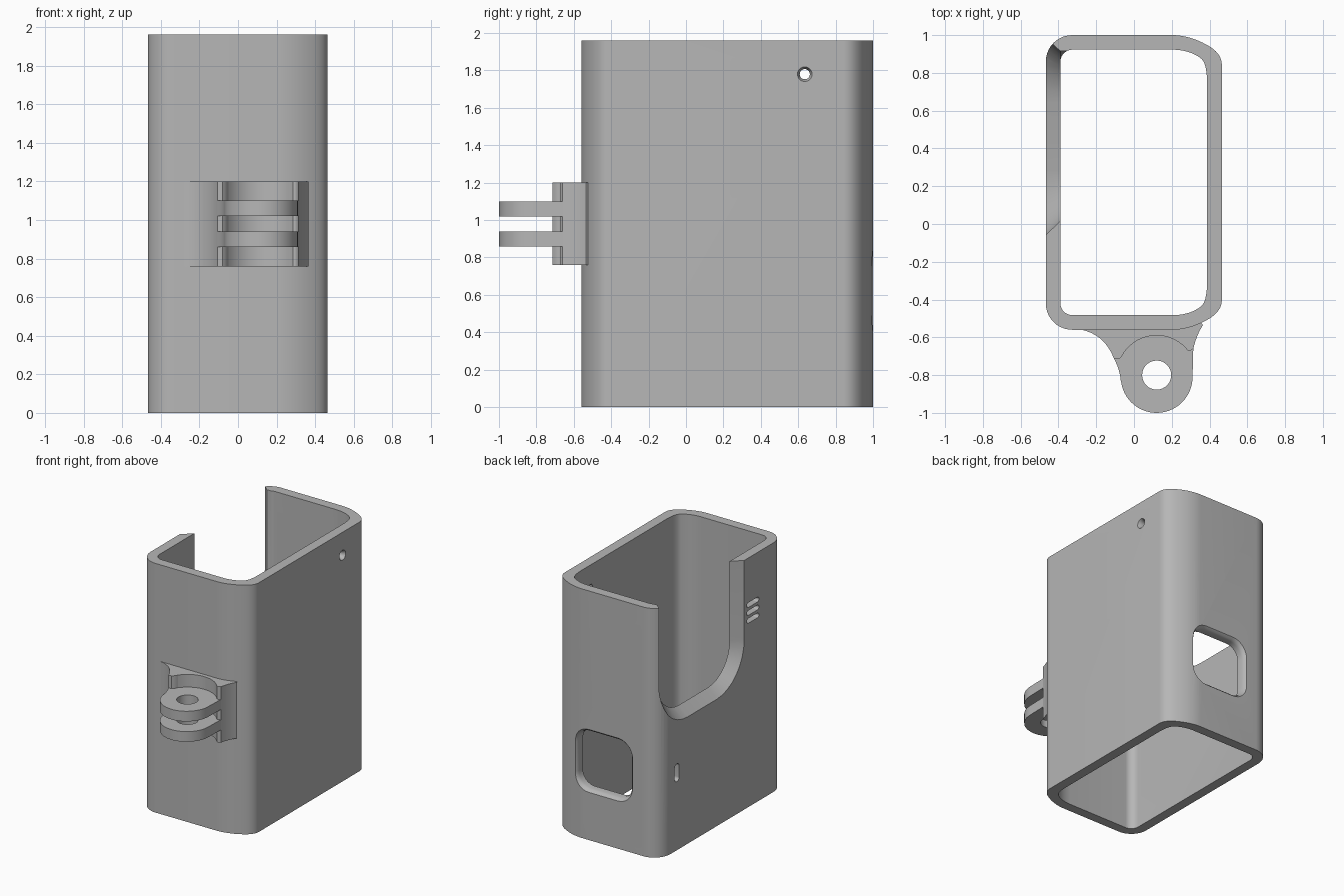
import bpy, bmesh, math
from mathutils import Vector

cube = bpy.data.objects.get("Cube")
if cube:
    bpy.data.objects.remove(cube, do_unlink=True)

GREY = (0.47, 0.47, 0.47, 1)
mat = bpy.data.materials.new("light grey plastic")
mat.use_nodes = True
mat.diffuse_color = GREY
bsdf = next(n for n in mat.node_tree.nodes if n.type == 'BSDF_PRINCIPLED')
bsdf.inputs["Base Color"].default_value = GREY


def curve(a, c, b, n=10):
    """Points of a quadratic curve from a to b."""
    a, c, b = Vector(a), Vector(c), Vector(b)
    return [a * (1 - t) ** 2 + c * 2 * t * (1 - t) + b * t * t
            for t in (i / n for i in range(n + 1))]


def arc(cx, cy, r, start, end, n=10):
    """Points of a circular arc, angles in degrees."""
    angles = [math.radians(start + (end - start) * i / n) for i in range(n + 1)]
    return [Vector((cx + r * math.cos(a), cy + r * math.sin(a))) for a in angles]


def make(name, rings, closed=False):
    """Skin equal-length rings; close into a loop or cap the ends."""
    bm = bmesh.new()
    vs = [[bm.verts.new(p) for p in ring] for ring in rings]
    n = len(vs[0])
    pairs = list(zip(vs, vs[1:]))
    if closed:
        pairs.append((vs[-1], vs[0]))
    else:
        bm.faces.new(vs[0])
        bm.faces.new(vs[-1])
    for lo, hi in pairs:
        for i in range(n):
            j = (i + 1) % n
            bm.faces.new((lo[i], lo[j], hi[j], hi[i]))
    bmesh.ops.recalc_face_normals(bm, faces=bm.faces)
    me = bpy.data.meshes.new(name)
    bm.to_mesh(me)
    bm.free()
    me.materials.append(mat)
    ob = bpy.data.objects.new(name, me)
    bpy.context.collection.objects.link(ob)
    return ob


def at_z(loop, z):
    return [(p.x, p.y, z) for p in loop]


def prism(name, loop, z0, z1):
    clean = [p for i, p in enumerate(loop) if (p - loop[i - 1]).length > 1e-5]
    return make(name, [at_z(clean, z0), at_z(clean, z1)])


def activate(ob):
    bpy.ops.object.select_all(action='DESELECT')
    ob.select_set(True)
    bpy.context.view_layer.objects.active = ob


def cut(ob, cutter):
    cutter.hide_render = True
    mod = ob.modifiers.new("cut", 'BOOLEAN')
    mod.operation = 'DIFFERENCE'
    mod.solver = 'EXACT'
    mod.object = cutter
    activate(ob)
    bpy.ops.object.modifier_apply(modifier=mod.name)
    bpy.data.objects.remove(cutter, do_unlink=True)


def slot_cutter(axis, u0, u1, v0, v1, r, steps):
    """Rounded opening through a wall; steps are (depth, growth) pairs."""
    rings = []
    for d, g in steps:
        loop = []
        for cx, cy, s in ((u1 - r, v1 - r, 0), (u0 + r, v1 - r, 90),
                          (u0 + r, v0 + r, 180), (u1 - r, v0 + r, 270)):
            loop += arc(cx, cy, r + g, s, s + 89.9, 8)
        rings.append([(d, p.x, p.y) if axis == 'x' else (p.x, d, p.y) for p in loop])
    return make("cutter", rings)


# Tube wall: soft, wide corners on the left, round corners on the right
MID = 0.22


def tube_loop(xl, xr, half, r, joint, reach):
    jx, jy = joint
    top = (arc(xl + r, half - r, r, 180, 90)
           + curve((0.2, half), (0.2 + reach, half), joint)
           + curve(joint, (xr, jy - (xr - jx) * 0.62), (xr, half - 0.2 + r * 0.3))[1:])
    pts = top + [Vector((p.x, -p.y)) for p in reversed(top)]
    return [Vector((p.x, p.y + MID)) for p in pts]


H = 1.96
outer = tube_loop(-0.467, 0.465, 0.78, 0.14, (0.4, 0.72), 0.1)
inner = tube_loop(-0.39, 0.387, 0.703, 0.065, (0.35, 0.66), 0.09)
shell = make("sleeve", [at_z(outer, 0), at_z(outer, H), at_z(inner, H), at_z(inner, 0)],
             closed=True)

# Large side notch with slanted edges, open at the top
cut(shell, slot_cutter('x', 0.015, 0.915, 1.07, 3, 0.27,
                       [(-0.3, 0), (-0.39, 0), (-0.54, 0.14)]))
# Back window with an eased outer edge
cut(shell, slot_cutter('y', -0.215, 0.255, 0.395, 0.85, 0.11,
                       [(0.8, 0), (0.965, 0), (0.985, 0.006), (1.0, 0.02), (1.1, 0.02)]))
# Small upright slot and three vent slots in the notched wall
cut(shell, slot_cutter('x', 0.753, 0.807, 0.54, 0.68, 0.026, [(-0.3, 0), (-0.6, 0)]))
for z in (1.465, 1.527, 1.589):
    cut(shell, slot_cutter('x', -0.24, -0.09, z - 0.019, z + 0.019, 0.018,
                           [(-0.3, 0), (-0.6, 0)]))
# Countersunk pin hole in the opposite wall
cut(shell, slot_cutter('x', 0.608, 0.662, 1.753, 1.807, 0.0265,
                       [(0.3, 0), (0.44, 0), (0.465, 0.012), (0.6, 0.012)]))

# Mount base: flared block with a scooped front
base = (curve((-0.31, -0.555), (-0.16, -0.57), (-0.105, -0.715))
        + curve((-0.08, -0.715), (-0.06, -0.7), (-0.05, -0.675), 4)
        + arc(0.12, -0.8, 0.21, 144, 42, 16)
        + curve((0.285, -0.67), (0.3, -0.675), (0.314, -0.66), 4)
        + curve((0.314, -0.66), (0.33, -0.59), (0.365, -0.535), 6)
        + [Vector((0.34, -0.5)), Vector((0.2, -0.52)), Vector((-0.3, -0.52))])
parts = [shell, prism("mount_base", base, 0.76, 1.2)]

# Two mount fingers with a bolt hole
finger = (curve((-0.105, -0.715), (-0.075, -0.77), (-0.07, -0.83), 6)
          + arc(0.12, -0.81, 0.19, 180, 360, 28)
          + [Vector((0.314, -0.66)), Vector((0.25, -0.57)), Vector((-0.02, -0.57))])
for name, z in (("lower_finger", 0.86), ("upper_finger", 1.02)):
    ob = prism(name, finger, z, z + 0.08)
    cut(ob, prism("cutter", arc(0.12, -0.8, 0.077, 0, 360, 32)[:-1], z - 0.1, z + 0.2))
    parts.append(ob)

for ob in parts:
    activate(ob)
    bpy.ops.object.shade_smooth_by_angle(angle=math.radians(30))
